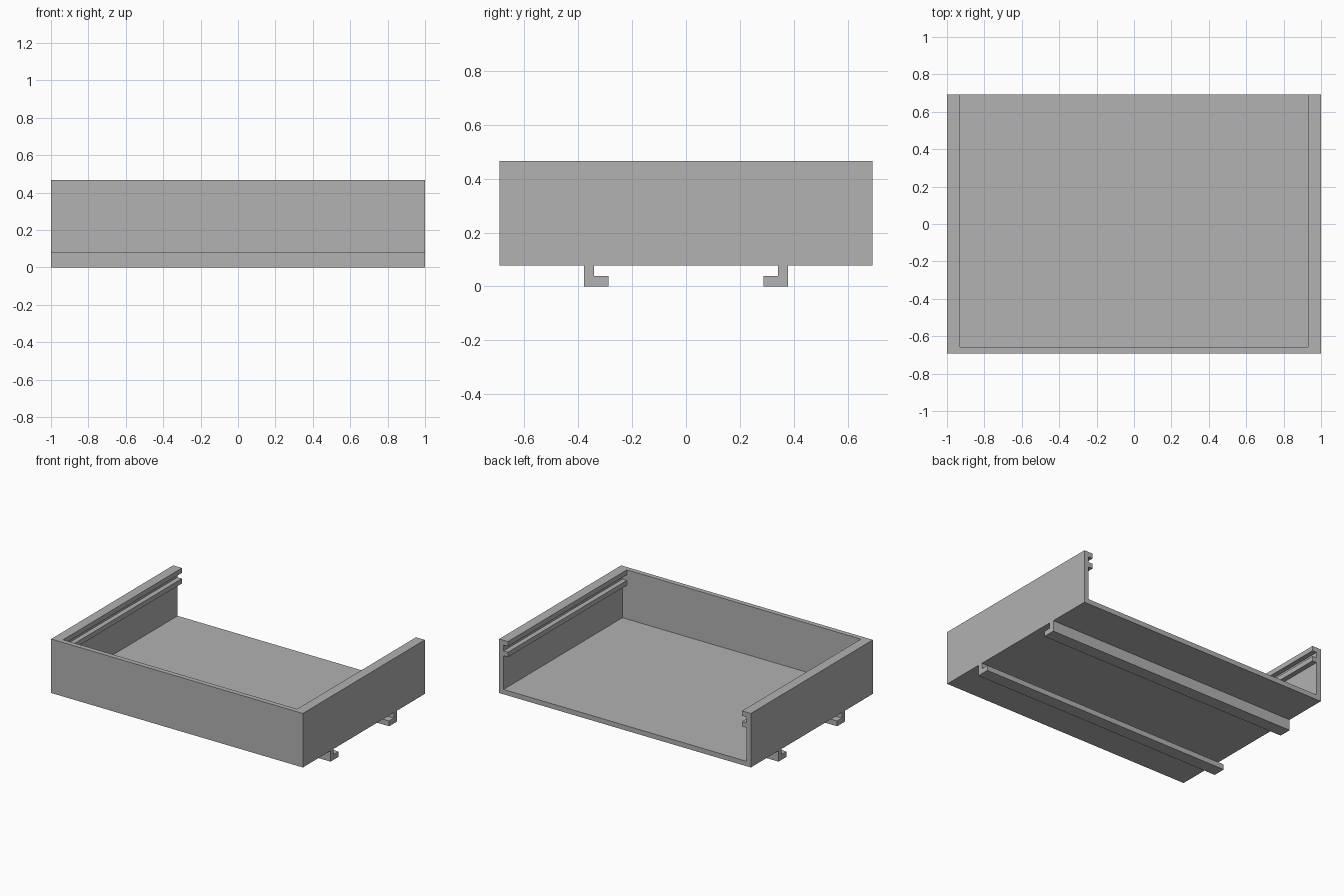
import bpy
import bmesh

if "Cube" in bpy.data.objects:
    bpy.data.objects.remove(bpy.data.objects["Cube"], do_unlink=True)

# Single matte grey material
grey = bpy.data.materials.new("matte_grey")
grey.use_nodes = True
colour = (0.445, 0.445, 0.445, 1)
grey.diffuse_color = colour
grey.node_tree.nodes["Principled BSDF"].inputs["Base Color"].default_value = colour

HALF_X, HALF_Y = 1.0, 0.692
BASE, TOP = 0.078, 0.466
WALL, LIP = 0.035, 0.07


def prism(name, profile, axis, start, end):
    """Extrude a flat profile of (across, height) points along x or y."""
    bm = bmesh.new()
    place = {"x": lambda a, z: (start, a, z), "y": lambda a, z: (a, start, z)}[axis]
    face = bm.faces.new([bm.verts.new(place(a, z)) for a, z in profile])
    out = bmesh.ops.extrude_face_region(bm, geom=[face])
    moved = [v for v in out["geom"] if isinstance(v, bmesh.types.BMVert)]
    step = (end - start, 0, 0) if axis == "x" else (0, end - start, 0)
    bmesh.ops.translate(bm, verts=moved, vec=step)
    bmesh.ops.recalc_face_normals(bm, faces=bm.faces)
    mesh = bpy.data.meshes.new(name)
    bm.to_mesh(mesh)
    bm.free()
    mesh.materials.append(grey)
    obj = bpy.data.objects.new(name, mesh)
    bpy.context.collection.objects.link(obj)
    return obj


# Tray body: a solid block hollowed out through the top and back
tray = prism("tray", [(-HALF_X, BASE), (HALF_X, BASE), (HALF_X, TOP), (-HALF_X, TOP)],
             "y", -HALF_Y, HALF_Y)

# Cavity outline leaves two lips with a groove between them on each side wall
inner, lip = HALF_X - WALL, HALF_X - LIP
side = [(inner, BASE + WALL), (inner, 0.355), (lip, 0.355), (lip, 0.39),
        (inner, 0.39), (inner, 0.431), (lip, 0.431), (lip, TOP + 0.1)]
cavity = prism("cavity_cutter", side + [(-x, z) for x, z in reversed(side)],
               "y", -HALF_Y + WALL, HALF_Y + 0.1)
cavity.hide_render = True

cut = tray.modifiers.new("hollow", "BOOLEAN")
cut.operation = "DIFFERENCE"
cut.solver = "EXACT"
cut.object = cavity
bpy.context.view_layer.objects.active = tray
bpy.ops.object.modifier_apply(modifier=cut.name)
bpy.data.objects.remove(cavity, do_unlink=True)

# L-shaped mounting rails under the floor, feet pointing at each other
hook = [(0.378, 0), (0.378, BASE), (0.342, BASE), (0.342, 0.038), (0.287, 0.038), (0.287, 0)]
for name, sign in (("front_rail", -1), ("back_rail", 1)):
    prism(name, [(sign * y, z) for y, z in hook], "x", -HALF_X, HALF_X)
